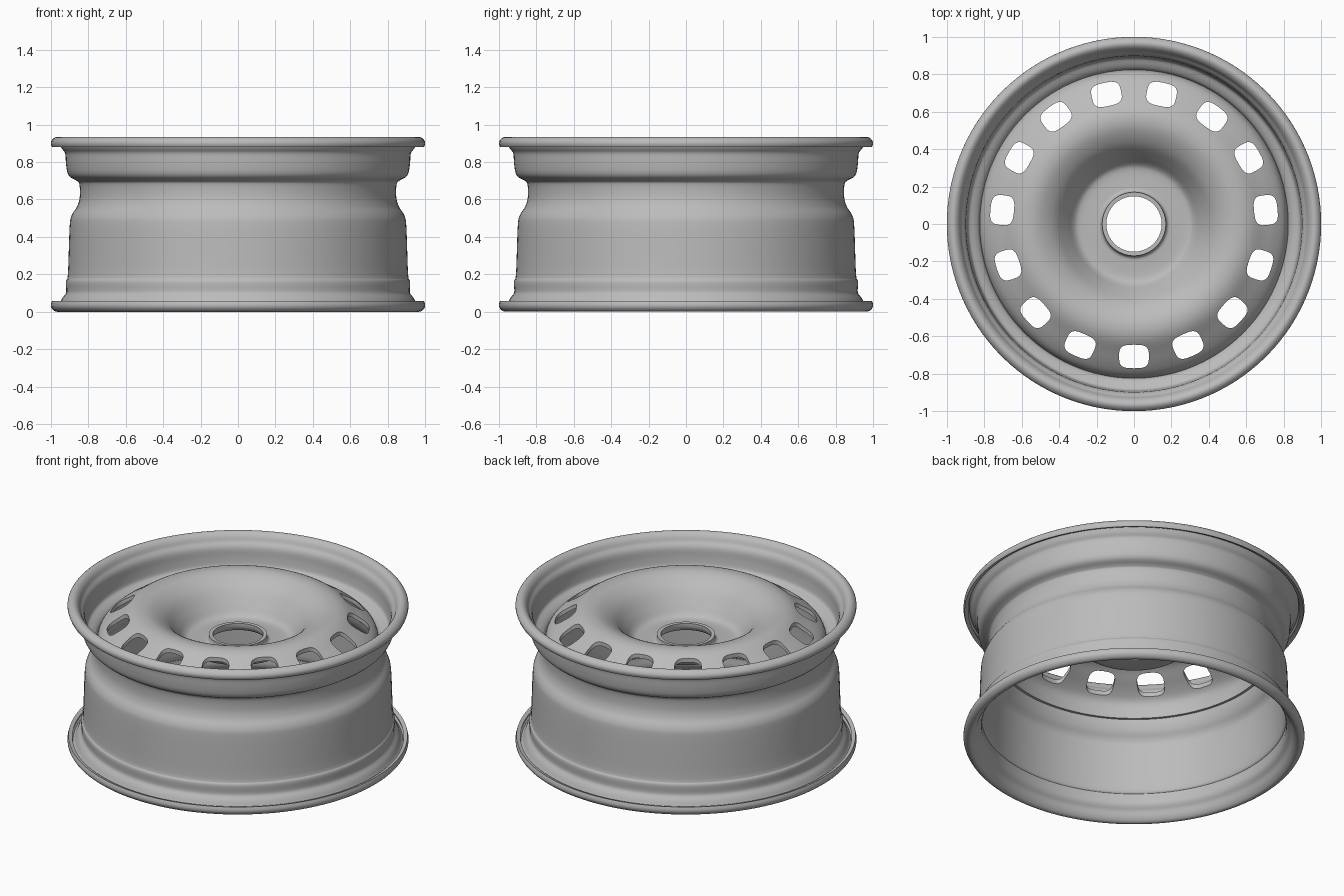
import bpy, bmesh
from math import sin, cos, pi, copysign
from mathutils import Vector

if "Cube" in bpy.data.objects:
    bpy.data.objects.remove(bpy.data.objects["Cube"])

steel = bpy.data.materials.new("grey_steel")
steel.use_nodes = True
GREY = (0.5, 0.5, 0.5, 1)
steel.diffuse_color = GREY
bsdf = steel.node_tree.nodes["Principled BSDF"]
bsdf.inputs["Base Color"].default_value = GREY
bsdf.inputs["Roughness"].default_value = 0.6


def make_object(name, bm):
    bmesh.ops.recalc_face_normals(bm, faces=bm.faces)
    mesh = bpy.data.meshes.new(name)
    bm.to_mesh(mesh)
    bm.free()
    mesh.materials.append(steel)
    obj = bpy.data.objects.new(name, mesh)
    bpy.context.collection.objects.link(obj)
    return obj


def smooth_path(points, steps=4):
    """Catmull-Rom curve through (radius, height) points."""
    p = [Vector(q) for q in points]
    p = [p[0]] + p + [p[-1]]
    path = []
    for a, b, c, d in zip(p, p[1:], p[2:], p[3:]):
        for i in range(steps):
            t = i / steps
            path.append((2 * b + (c - a) * t + (2 * a - 5 * b + 4 * c - d) * t ** 2
                         + (3 * b - a - 3 * c + d) * t ** 3) / 2)
    return path + [p[-1]]


def lathe_sheet(name, points, thick, segments=120):
    """Turn a sheet of even thickness around the z axis."""
    path = smooth_path(points)
    one, two = [], []
    for i, q in enumerate(path):
        along = (path[min(i + 1, len(path) - 1)] - path[max(i - 1, 0)]).normalized()
        side = Vector((-along.y, along.x)) * thick / 2
        one.append(q + side)
        two.append(q - side)
    loop = one + two[::-1]
    bm = bmesh.new()
    rings = []
    for s in range(segments):
        a = 2 * pi * s / segments
        rings.append([bm.verts.new((q.x * cos(a), q.x * sin(a), q.y)) for q in loop])
    n = len(loop)
    for s in range(segments):
        here, there = rings[s], rings[(s + 1) % segments]
        for i in range(n):
            j = (i + 1) % n
            bm.faces.new((here[i], here[j], there[j], there[i]))
    return make_object(name, bm)


# Barrel with curled flanges, bead seats and drop centre
barrel = lathe_sheet("rim_barrel", [
    (.983, .885), (.988, .905), (.968, .923), (.947, .91), (.932, .88),
    (.912, .85), (.907, .79), (.895, .735), (.855, .71), (.836, .685),
    (.834, .61), (.85, .555), (.878, .51), (.888, .45), (.897, .2),
    (.908, .16), (.907, .1), (.93, .065), (.947, .03), (.968, .012),
    (.988, .03), (.983, .055)], .024)

# Pressed centre disc: skirt, crown, bowl, flat hub seat and collar
disc = lathe_sheet("centre_disc", [
    (.816, .62), (.813, .69), (.795, .735), (.75, .775), (.69, .815),
    (.62, .86), (.56, .873), (.50, .86), (.43, .815), (.37, .74),
    (.33, .685), (.29, .665), (.21, .665), (.178, .67), (.162, .69),
    (.159, .715)], .022)

# Cutter: a ring of rounded square prisms
HOLES, SIDES = 15, 24
bm = bmesh.new()
for k in range(HOLES):
    a = -pi / 2 + 2 * pi * k / HOLES
    out, across = Vector((cos(a), sin(a), 0)), Vector((-sin(a), cos(a), 0))
    ends = []
    for z in (.5, 1):
        ring = []
        for s in range(SIDES):
            t = 2 * pi * s / SIDES
            u = copysign(abs(cos(t)) ** .6, cos(t)) * .063
            v = copysign(abs(sin(t)) ** .6, sin(t)) * .08
            ring.append(bm.verts.new(out * (.708 + u) + across * v + Vector((0, 0, z))))
        ends.append(ring)
    low, high = ends
    bm.faces.new(low[::-1])
    bm.faces.new(high)
    for i in range(SIDES):
        j = (i + 1) % SIDES
        bm.faces.new((low[i], low[j], high[j], high[i]))
cutter = make_object("vent_hole_cutter", bm)
cutter.hide_render = True

# Punch the vent holes
cut = disc.modifiers.new("vent_holes", 'BOOLEAN')
cut.operation = 'DIFFERENCE'
cut.solver = 'EXACT'
cut.object = cutter
bpy.ops.object.select_all(action='DESELECT')
bpy.context.view_layer.objects.active = disc
disc.select_set(True)
bpy.ops.object.modifier_apply(modifier=cut.name)
bpy.data.objects.remove(cutter)

# Smooth pressed surfaces, sharp punched edges
barrel.select_set(True)
bpy.ops.object.shade_smooth_by_angle(angle=pi / 4)
